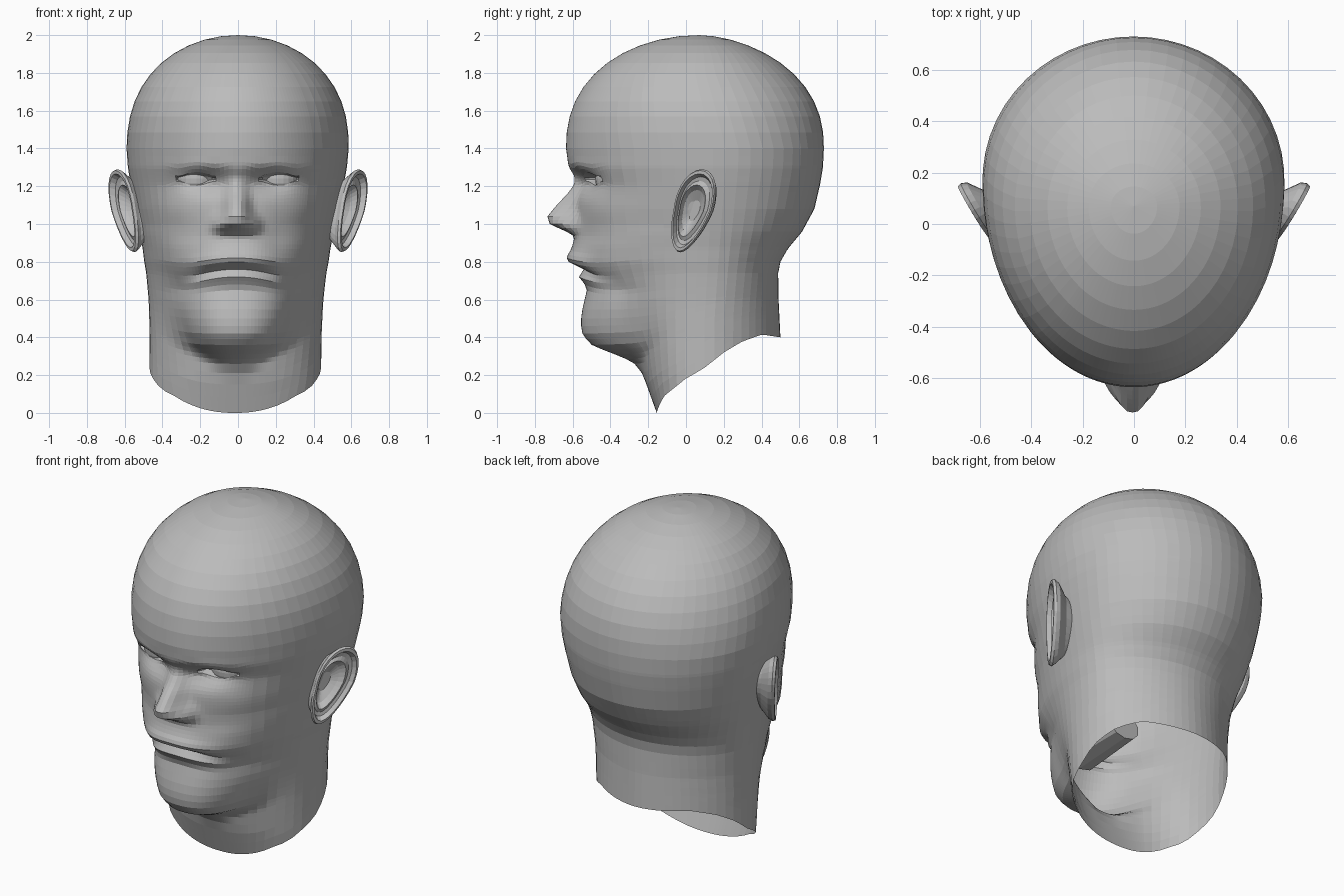
import bpy, bmesh
from math import sin, cos, pi, exp
from mathutils import Vector, Matrix

if "Cube" in bpy.data.objects:
    bpy.data.objects.remove(bpy.data.objects["Cube"])

skin = bpy.data.materials.new("clay_grey")
skin.use_nodes = True
GREY = (0.5, 0.5, 0.5, 1)
skin.diffuse_color = GREY
skin.node_tree.nodes["Principled BSDF"].inputs["Base Color"].default_value = GREY


def finish(name, bm):
    bmesh.ops.recalc_face_normals(bm, faces=bm.faces)
    mesh = bpy.data.meshes.new(name)
    bm.to_mesh(mesh)
    bm.free()
    mesh.materials.append(skin)
    obj = bpy.data.objects.new(name, mesh)
    bpy.context.collection.objects.link(obj)


def lookup(table, z):
    """Interpolate the columns of a table whose first column is height."""
    for low, high in zip(table, table[1:]):
        if z <= high[0]:
            t = max(0, (z - low[0]) / (high[0] - low[0]))
            return [a + (b - a) * t for a, b in zip(low[1:], high[1:])]
    return table[-1][1:]


def bell(value, centre, width):
    return exp(-((value - centre) / width) ** 2)


def bridge(bm, rings):
    for a, b in zip(rings, rings[1:]):
        for i in range(len(a)):
            j = (i + 1) % len(a)
            bm.faces.new((a[i], a[j], b[j], b[i]))


def lean(z):
    """The lower head drifts slightly sideways."""
    return -0.017 * max(0, 1 - z / 1.6)


# Neck and skull: height, front, back, half width
SKULL = [(0, -.155, .49, .455), (.18, -.22, .49, .455), (.4, -.27, .5, .455),
         (.6, -.32, .49, .462), (.74, -.38, .488, .475), (.8, -.42, .5, .485),
         (.87, -.47, .54, .495), (.96, -.53, .615, .515), (1.08, -.57, .68, .54),
         (1.21, -.58, .71, .565), (1.3, -.62, .725, .58), (1.4, -.635, .73, .588)]
# Face and jaw: height, front, half width
JAW = [(0, -.02, .1), (.18, -.12, .1), (.26, -.25, .14), (.3, -.35, .19),
       (.33, -.43, .23), (.365, -.51, .27), (.43, -.555, .31), (.52, -.555, .345),
       (.65, -.525, .39), (.72, -.55, .42), (.8, -.595, .455), (.88, -.6, .48),
       (.94, -.59, .5), (1.1, -.585, .54), (1.22, -.58, .565), (1.3, -.615, .58),
       (1.4, -.635, .588)]
# Neck opening: depth, height
CUT = [(-.155, 0), (-.1, .09), (0, .18), (.1, .24), (.2, .32), (.3, .38),
       (.4, .415), (.49, .4)]
# Nose ridge: height, projection, half width
NOSE = [(.93, 0, .1), (.95, .02, .1), (.975, .08, .095), (1.0, .133, .088),
        (1.04, .147, .078), (1.09, .108, .064), (1.16, .048, .056), (1.25, 0, .05)]
# Soft face forms, mirrored: x, z, x size, z size, inward depth
FORMS = [(.17, 1.225, .13, .065, .055), (.095, 1.0, .035, .04, -.03),
         (.34, 1.07, .1, .08, -.012), (.29, .66, .06, .08, .02),
         (.2, 1.315, .16, .04, -.01), (.22, .92, .08, .1, .01)]
EYE_X, EYE_Z = .215, 1.24


def radius(angle, width, depth, power):
    s, c = abs(sin(angle)), abs(cos(angle))
    return ((s / width) ** power + (c / depth) ** power) ** (-1 / power)


def section(angle, z):
    """Outline point of the plain head at a height."""
    front, back, width = lookup(SKULL, z)
    jaw_front, jaw_width = lookup(JAW, z)
    centre = .12 + .05 * min(1, max(0, (z - .5) / .8))
    low = min(1, max(0, (1 - z) / .4))
    if z > 1.4:
        t = (z - 1.4) / .6
        scale = (1 - t ** 2.3) ** .5
        centre += (.07 - centre) * min(1, t * 1.5)
        front = jaw_front = .07 - .705 * scale
        back = .07 + .66 * scale ** 1.15
        width = jaw_width = .588 * scale
    if cos(angle) > 0:
        neck = radius(angle, width, centre - front, 2 + .25 * low)
        jaw = radius(angle, jaw_width, centre - jaw_front, 2 + .4 * low)
        blend = .001 + .11 * low
        overlap = max(0, blend - abs(neck - jaw))
        r = max(neck, jaw) + overlap ** 2 / blend / 4
    else:
        r = radius(angle, width, back - centre, 2 - .15 * low)
    return r * sin(angle), centre - r * cos(angle)


def flow(x, row):
    """Bend the rows so that edges follow the eyelids and the lips."""
    across = (abs(x) - EYE_X) / .1
    squeeze = .85 * across ** 2 * exp(.5 - .5 * across ** 4)
    z = row - (row - EYE_Z) * squeeze * bell(row, EYE_Z, .06)
    return z - .75 * x * x * exp(-(x / .33) ** 4) * bell(row, .74, .14)


def face_relief(x, z, row):
    """Inward offset that carves nose, sockets, lids and lips."""
    a = abs(x)
    dy = sum(d * bell(a, fx, sx) * bell(z, fz, sz) for fx, fz, sx, sz, d in FORMS)
    if NOSE[0][0] < z < NOSE[-1][0]:
        height, width = lookup(NOSE, z)
        dy -= height * exp(-(a / width) ** 2.8)
    if abs(a - EYE_X) < .1 and abs(row - EYE_Z) < .03:
        dy += .045
    lip = row - .76
    mouth = exp(-(a / .22) ** 4)
    return dy + mouth * (.035 * bell(lip, 0, .022) - .035 * bell(lip, .06, .04)
                         - .018 * bell(lip, -.04, .022))


# Head shell: dense columns and rows over the face, open at the neck
half = [i * .03 for i in range(21)]
half += [.6 + (pi - .6) * i / 22 for i in range(1, 23)]
angles = [-t for t in half[-2:0:-1]] + half
heights = [0, .08, .15, .21, .26, .285, .31, .335, .36, .39, .42, .46]
heights += [.5 + .05 * i for i in range(4)] + [.68 + .02 * i for i in range(21)]
heights += [1.1 + .0175 * i for i in range(14)]
heights += [1.36] + [1.4 + .6 * sin(pi / 2 * i / 11) for i in range(11)]

bm = bmesh.new()
rings = []
for row in heights:
    ring = []
    for angle in angles:
        z = row
        if z < .7:
            cut = lookup(CUT, section(angle, 0)[1])[0]
            z = cut + z * (.7 - cut) / .7
        x, y = section(angle, z)
        if cos(angle) > .3 and z < 1.45:
            z = flow(x, z)
            x, y = section(angle, z)
            y += face_relief(x, z, row)
        ring.append(bm.verts.new((x + lean(z), y, z)))
    rings.append(ring)
bridge(bm, rings)
crown = bm.verts.new((0, .07, 2))
for i, v in enumerate(rings[-1]):
    bm.faces.new((v, rings[-1][(i + 1) % len(angles)], crown))
finish("head", bm)

# Ear: nested egg rings from the root over the rim to the bowl: scale, height, shift
EAR_RINGS = [(.5, -.13, -.05), (.7, -.065, -.03), (.93, -.022, 0), (1, 0, 0),
             (.97, .015, 0), (.89, .016, 0), (.82, -.012, -.004), (.72, -.016, -.01),
             (.62, -.006, -.016), (.5, -.035, -.024), (.25, -.06, -.028)]
rear = Vector((.5, .866, 0))
outward = Vector((.866, -.5, 0))
upright = Vector((.17, .2, 1))


def make_ear(name, side):
    bm = bmesh.new()
    rings = []
    for scale, height, shift in EAR_RINGS:
        ring = []
        for i in range(28):
            t = 2 * pi * i / 28
            lobe = .03 * scale * max(0, -sin(t))
            u = .118 * scale * cos(t) * (1 + .2 * sin(t)) + shift - lobe
            p = (Vector((.6, .04, 1.07)) + rear * u
                 + upright * (.22 * scale * sin(t)) + outward * height)
            ring.append(bm.verts.new((p.x * side, p.y, p.z)))
        rings.append(ring)
    bridge(bm, rings)
    bm.faces.new(rings[-1])
    finish(name, bm)


# Ears and eyeballs on both sides
for label, side in (("left", 1), ("right", -1)):
    make_ear(label + "_ear", side)
    bm = bmesh.new()
    bmesh.ops.create_uvsphere(bm, u_segments=24, v_segments=16, radius=.115)
    bmesh.ops.translate(bm, verts=bm.verts,
                        vec=(side * EYE_X + lean(EYE_Z), -.366, EYE_Z))
    finish(label + "_eye", bm)

# Mouth cavity: tapered pocket inside the head
bm = bmesh.new()
bmesh.ops.create_cone(bm, cap_ends=True, segments=10, radius1=.13, radius2=.1, depth=.38)
bmesh.ops.transform(bm, verts=bm.verts, matrix=Matrix.Translation((-.01, -.28, .71))
                    @ Matrix.Diagonal((1, 1, .75, 1)) @ Matrix.Rotation(-pi / 2, 4, "X"))
finish("mouth_cavity", bm)
